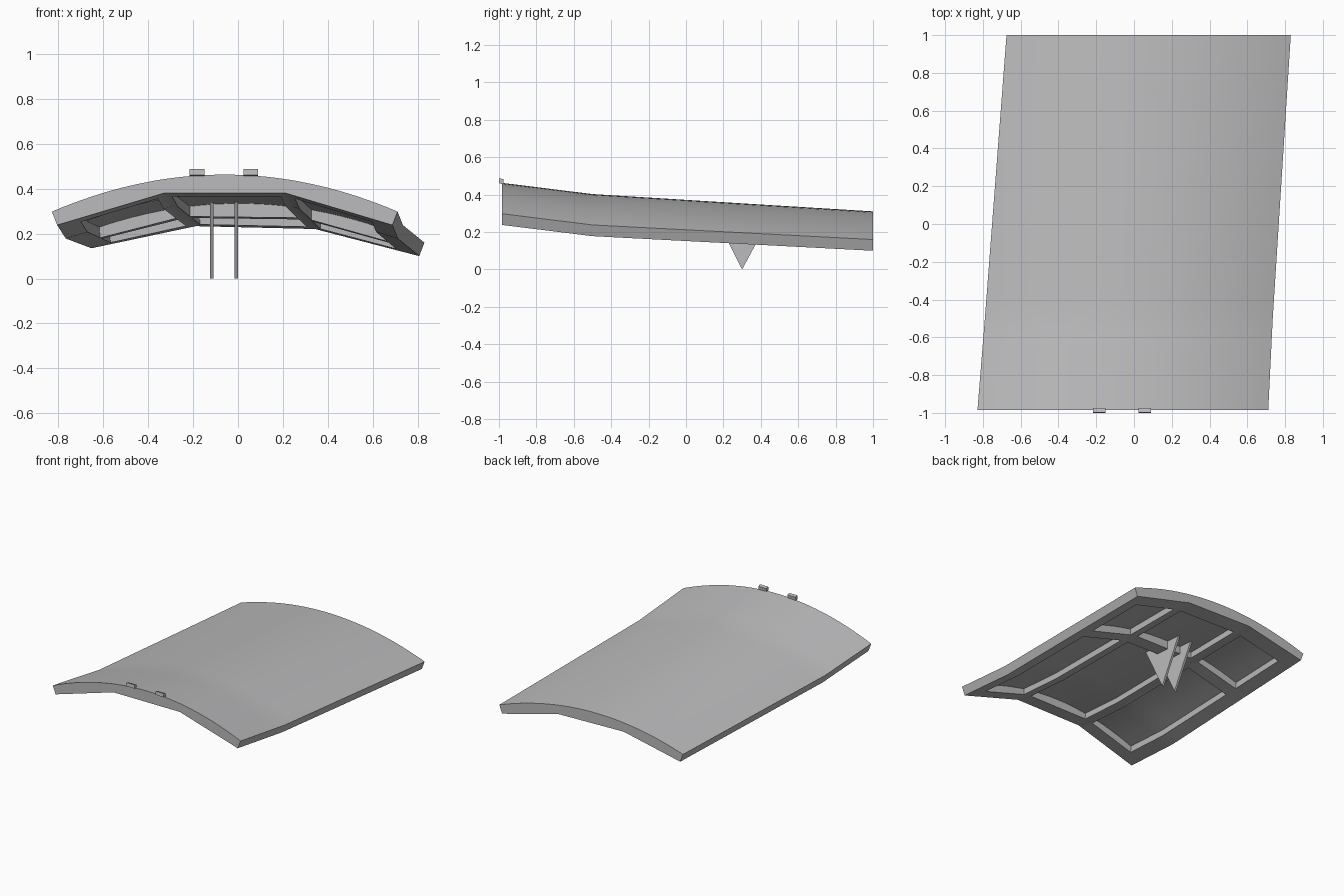
import bpy, bmesh

if "Cube" in bpy.data.objects:
    bpy.data.objects.remove(bpy.data.objects["Cube"])

grey = bpy.data.materials.new("light_grey")
grey.diffuse_color = (0.5, 0.5, 0.51, 1)
grey.use_nodes = True
grey.node_tree.nodes["Principled BSDF"].inputs["Base Color"].default_value = grey.diffuse_color

# Cross-section stations: y, centre x, half width, crown z, arch drop, twist
STATIONS = [(-1.0, -0.06, 0.77, 0.465, 0.165, 0.0),
            (-0.5, -0.0275, 0.762, 0.403, 0.165, 0.0),
            (1.0, 0.0775, 0.7525, 0.31, 0.1325, 0.0175)]
BREAK = 0.364          # where the underside folds, as a fraction of half width


def section(y):
    a, b = (STATIONS[0], STATIONS[1]) if y < -0.5 else (STATIONS[1], STATIONS[2])
    t = (y - a[0]) / (b[0] - a[0])
    return [p + (q - p) * t for p, q in zip(a[1:], b[1:])]


def point(u, y, layer):
    cx, half, crown, drop, twist = section(y)
    top = -drop * u * u
    if layer == "top":
        dz, half = top, half
    elif layer == "floor":
        dz, half = top - 0.022, half * 0.975
    else:
        k = max(0, (abs(u) - BREAK) / (1 - BREAK))
        dz, half = -0.083 + (-drop - 0.06 + 0.083) * k, half * 0.97
    return (cx + half * u, y, crown + dz - twist * u)


def finish(name, bm):
    bmesh.ops.recalc_face_normals(bm, faces=bm.faces)
    me = bpy.data.meshes.new(name)
    bm.to_mesh(me)
    bm.free()
    me.materials.append(grey)
    ob = bpy.data.objects.new(name, me)
    bpy.context.collection.objects.link(ob)
    return ob


# Arched panel with six pockets between ribs underneath
half_u = [0.08, 0.165, 0.25, 0.325, BREAK, 0.41, 0.5, 0.59, 0.68, 0.77, 0.87, 0.935, 1.0]
us = [-u for u in reversed(half_u)] + [0.0] + half_u
ys = [-0.985, -0.87, -0.6, -0.5, -0.4, -0.1, 0.25, 0.36, 0.6, 0.86, 1.0]


def pocket(i, j):
    if not (0 <= i < len(us) - 1 and 0 <= j < len(ys) - 1):
        return None
    u, y = abs(us[i] + us[i + 1]) / 2, (ys[j] + ys[j + 1]) / 2
    in_u = u < 0.325 or 0.41 < u < 0.87
    in_y = -0.87 < y < 0.25 or 0.36 < y < 0.86
    return in_u and in_y


bm = bmesh.new()
cache = {}


def vert(i, j, layer):
    key = (i, j, layer)
    if key not in cache:
        cache[key] = bm.verts.new(point(us[i], ys[j], layer))
    return cache[key]


def wall(a, b, upper, lower):
    bm.faces.new([vert(*a, upper), vert(*b, upper), vert(*b, lower), vert(*a, lower)])


for i in range(len(us) - 1):
    for j in range(len(ys) - 1):
        ring = [(i, j), (i + 1, j), (i + 1, j + 1), (i, j + 1)]
        sunk = pocket(i, j)
        bm.faces.new([vert(*c, "top") for c in ring])
        bm.faces.new([vert(*c, "floor" if sunk else "bottom") for c in reversed(ring)])
        neighbours = [(i, j - 1), (i + 1, j), (i, j + 1), (i - 1, j)]
        for k, n in enumerate(neighbours):
            a, b = ring[k], ring[(k + 1) % 4]
            other = pocket(*n)
            if other is None:
                wall(a, b, "top", "bottom")
            elif sunk and not other:
                wall(a, b, "floor", "bottom")
panel = finish("arched_panel", bm)
bpy.context.view_layer.objects.active = panel
panel.select_set(True)
bpy.ops.object.shade_smooth_by_angle(angle=0.5)


# Extruded flat outline in the y-z plane
def plate(name, x, width, outline):
    bm = bmesh.new()
    sides = [[bm.verts.new((x + s * width / 2, y, z)) for y, z in outline] for s in (-1, 1)]
    n = len(outline)
    for side in sides:
        bm.faces.new(side)
    for k in range(n):
        m = (k + 1) % n
        bm.faces.new([sides[0][k], sides[0][m], sides[1][m], sides[1][k]])
    return finish(name, bm)


# Triangular hinge brackets below
for name, x in (("left_bracket", -0.117), ("right_bracket", -0.007)):
    plate(name, x, 0.015, [(0.3, 0.0), (0.475, 0.325), (0.125, 0.345)])

# Small tabs on the front edge
for name, x in (("left_tab", -0.183), ("right_tab", 0.057)):
    plate(name, x, 0.066, [(-1.0, 0.462), (-0.978, 0.455), (-0.975, 0.482), (-0.997, 0.488)])
